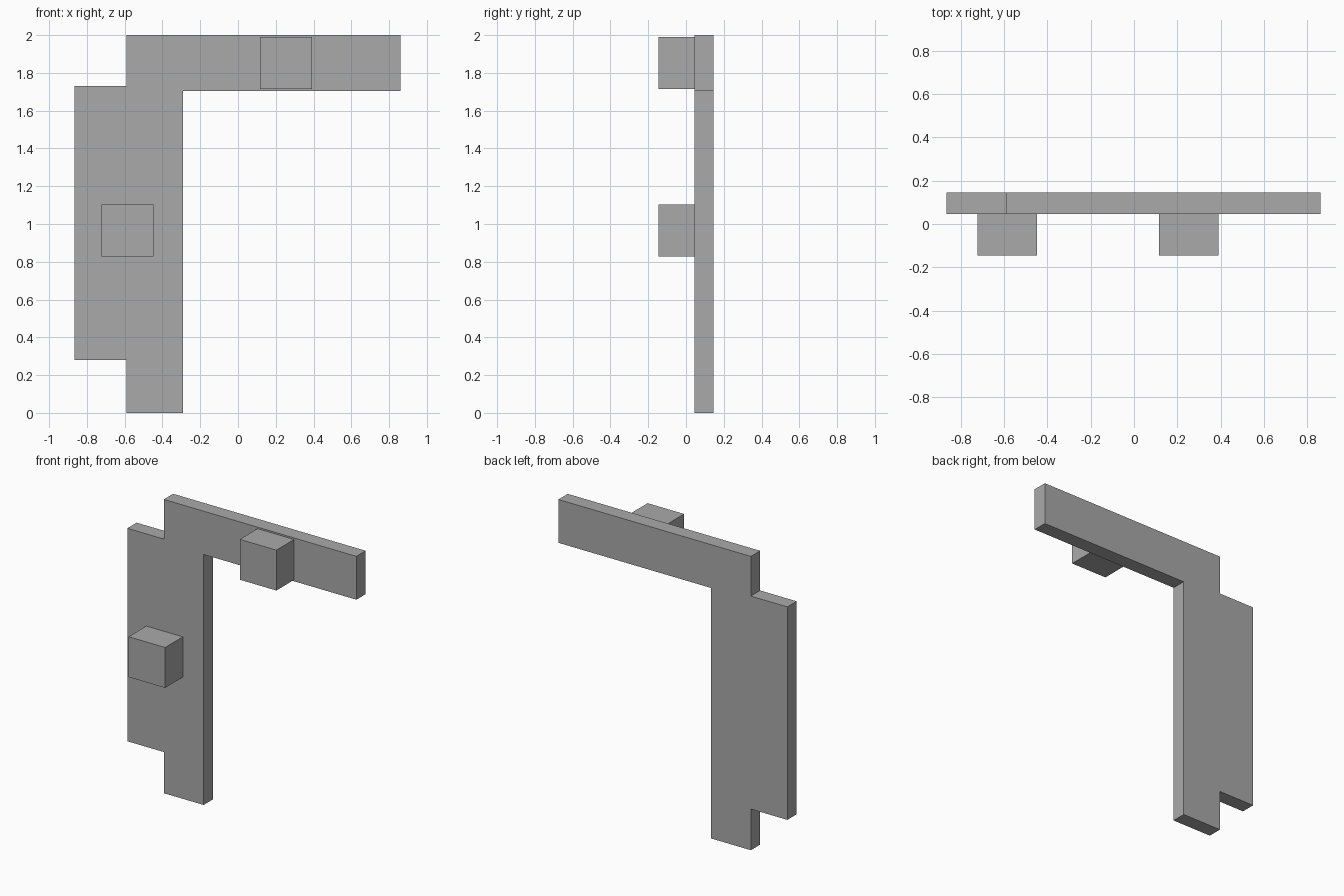
import bpy
import bmesh

cube = bpy.data.objects.get("Cube")
if cube:
    bpy.data.objects.remove(cube, do_unlink=True)

# One plain grey for everything
grey = bpy.data.materials.new("plain_grey")
grey.use_nodes = True
colour = (0.4, 0.4, 0.4, 1)
grey.diffuse_color = colour
grey.node_tree.nodes["Principled BSDF"].inputs["Base Color"].default_value = colour


def extrude_profile(name, points, y_front, y_back):
    """Extrude an (x, z) outline from y_front to y_back."""
    bm = bmesh.new()
    face = bm.faces.new([bm.verts.new((x, y_front, z)) for x, z in points])
    result = bmesh.ops.extrude_face_region(bm, geom=[face])
    moved = [v for v in result["geom"] if isinstance(v, bmesh.types.BMVert)]
    bmesh.ops.translate(bm, verts=moved, vec=(0, y_back - y_front, 0))
    bmesh.ops.recalc_face_normals(bm, faces=bm.faces)
    mesh = bpy.data.meshes.new(name)
    bm.to_mesh(mesh)
    bm.free()
    mesh.materials.append(grey)
    obj = bpy.data.objects.new(name, mesh)
    bpy.context.collection.objects.link(obj)
    return obj


FRONT, JOINT, BACK = -0.145, 0.045, 0.145

# Flat panel: upright leg, side tab and top arm in one outline
panel = [(-0.59, 0), (-0.29, 0), (-0.29, 1.705), (0.86, 1.705), (0.86, 2),
         (-0.59, 2), (-0.59, 1.73), (-0.865, 1.73), (-0.865, 0.28), (-0.59, 0.28)]
extrude_profile("angled_panel", panel, JOINT, BACK)

# Square blocks standing out from the front of the panel
half = 0.1375
for name, x, z in (("leg_block", -0.585, 0.965), ("arm_block", 0.253, 1.852)):
    square = [(x - half, z - half), (x + half, z - half),
              (x + half, z + half), (x - half, z + half)]
    extrude_profile(name, square, FRONT, JOINT)
